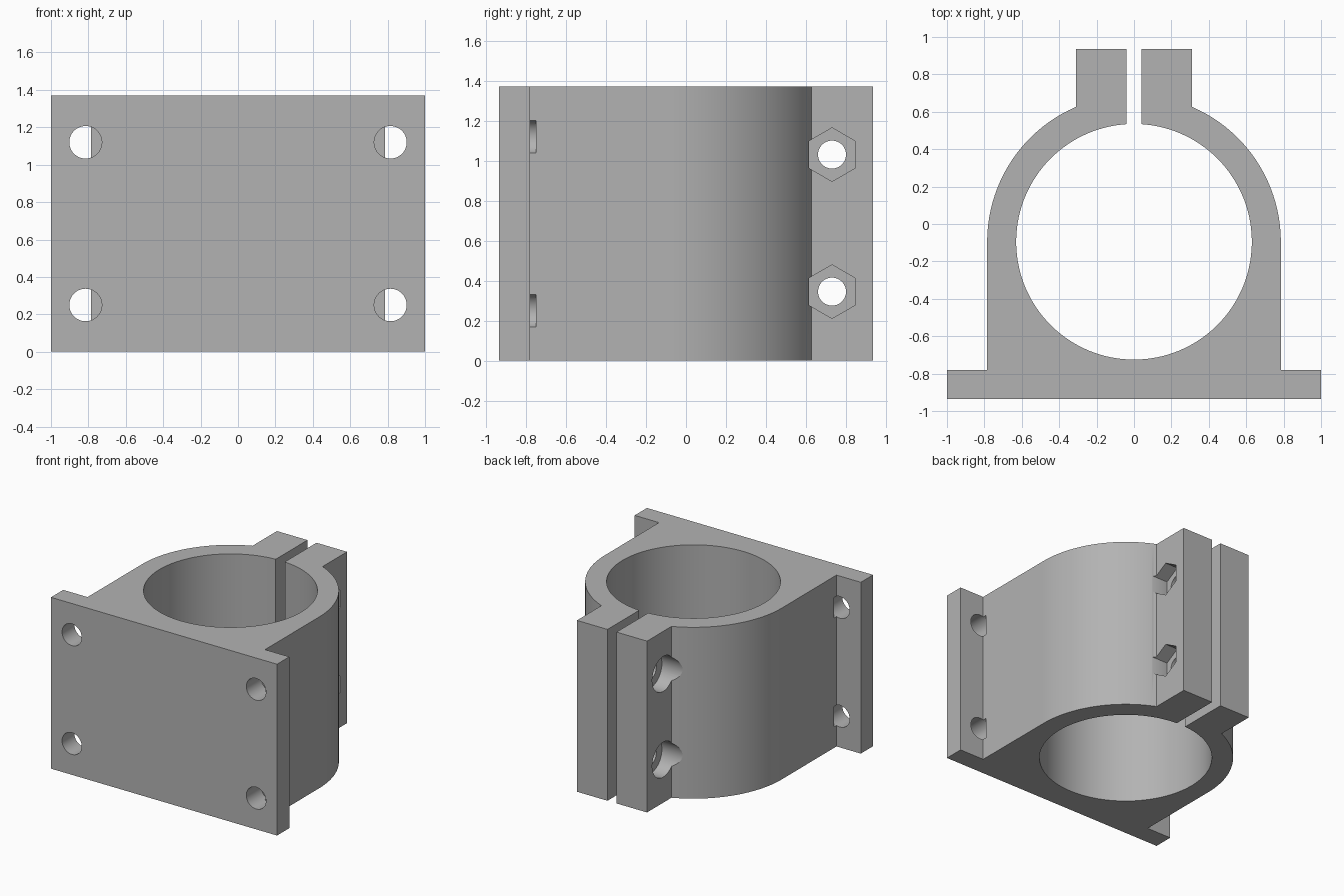
import bpy, bmesh
from math import sin, cos, pi, sqrt, asin, acos
from mathutils import Vector

cube = bpy.data.objects.get("Cube")
if cube:
    bpy.data.objects.remove(cube, do_unlink=True)

HEIGHT = 1.37
CY = -0.095                  # bore centre in y
R_IN, R_OUT = 0.63, 0.785
GAP, EAR_X, BACK = 0.04, 0.31, 0.935
PLATE_Y = -0.78
BOLT_Y = 0.73

grey = bpy.data.materials.new("plain grey")
grey.use_nodes = True
colour = (0.45, 0.45, 0.45, 1)
grey.diffuse_color = colour
grey.node_tree.nodes["Principled BSDF"].inputs["Base Color"].default_value = colour


def prism(name, points, direction):
    """Extrude a closed outline along a direction."""
    bm = bmesh.new()
    face = bm.faces.new([bm.verts.new(p) for p in points])
    new = bmesh.ops.extrude_face_region(bm, geom=[face])["geom"]
    verts = [v for v in new if isinstance(v, bmesh.types.BMVert)]
    bmesh.ops.translate(bm, verts=verts, vec=direction)
    bmesh.ops.recalc_face_normals(bm, faces=bm.faces)
    mesh = bpy.data.meshes.new(name)
    bm.to_mesh(mesh)
    bm.free()
    mesh.materials.append(grey)
    obj = bpy.data.objects.new(name, mesh)
    bpy.context.collection.objects.link(obj)
    return obj


def arc(radius, start, end, steps):
    angles = [start + (end - start) * i / steps for i in range(steps + 1)]
    return [(radius * cos(a), CY + radius * sin(a)) for a in angles]


def cutter(name, centre, axis, length, radius, sides=48):
    """Round or hexagonal cutter along x or y, with a corner pointing up."""
    axis, up = Vector(axis), Vector((0, 0, 1))
    side = axis.cross(up)
    ring = [Vector(centre) + radius * (up * cos(2 * pi * i / sides) + side * sin(2 * pi * i / sides))
            for i in range(sides)]
    obj = prism(name, ring, axis * length)
    obj.hide_render = True
    return obj


# Clamp outline: base flange, walls, split ring and two ears
half = [(1, -0.935), (1, PLATE_Y), (R_OUT, PLATE_Y)]
half += arc(R_OUT, 0, acos(EAR_X / R_OUT), 48)
half += [(EAR_X, BACK), (GAP, BACK)]
slot = asin(GAP / R_IN)
bore = arc(R_IN, pi / 2 - slot, -1.5 * pi + slot, 128)
mirrored = [(-x, y) for x, y in reversed(half)]
outline = half + bore + mirrored
clamp = prism("clamp_body", [(x, y, 0) for x, y in outline], (0, 0, HEIGHT))

# Mounting holes in the flange, running slightly into the body
cutters = []
for x in (-0.815, 0.815):
    for z in (0.25, 1.12):
        cutters.append(cutter("mounting_hole", (x, -1.1, z), (0, 1, 0), 0.35, 0.087))

# Clamp bolts: through hole, nut pocket on the left, head recess on the right
for z in (0.345, 1.03):
    cutters.append(cutter("bolt_hole", (-0.6, BOLT_Y, z), (1, 0, 0), 1.2, 0.07))
    cutters.append(cutter("nut_pocket", (0.2, BOLT_Y, z), (1, 0, 0), 0.4, 0.134, 6))
    cutters.append(cutter("head_recess", (-0.6, BOLT_Y, z), (1, 0, 0), 0.4, 0.14))

bpy.ops.object.select_all(action="DESELECT")
clamp.select_set(True)
bpy.context.view_layer.objects.active = clamp
for c in cutters:
    mod = clamp.modifiers.new(c.name, "BOOLEAN")
    mod.operation, mod.solver, mod.object = "DIFFERENCE", "EXACT", c
    bpy.ops.object.modifier_apply(modifier=mod.name)
    bpy.data.objects.remove(c, do_unlink=True)

bpy.ops.object.shade_smooth_by_angle(angle=0.5)
